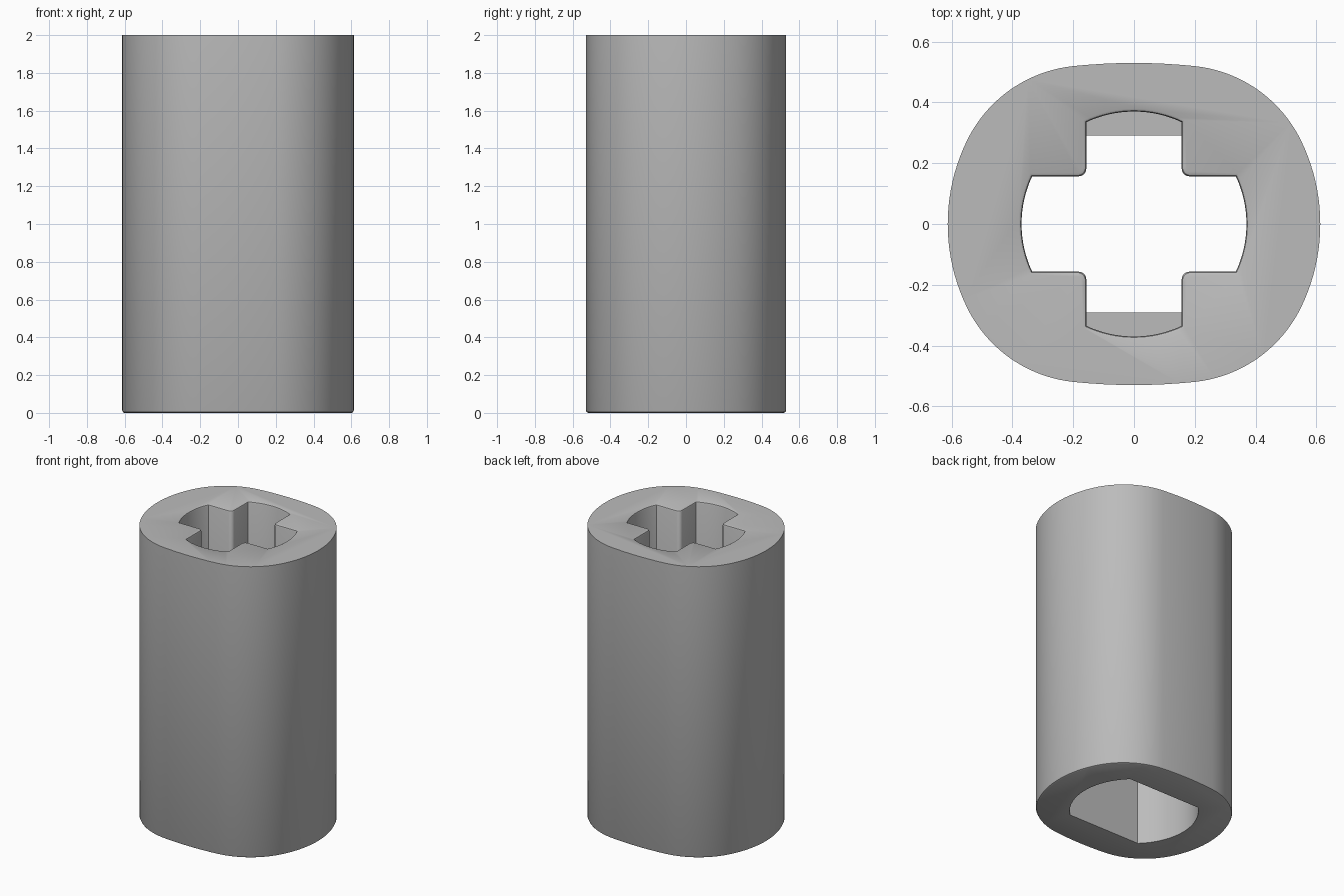
import bpy
import bmesh
from math import sin, cos, asin, radians, degrees

if "Cube" in bpy.data.objects:
    bpy.data.objects.remove(bpy.data.objects["Cube"], do_unlink=True)

grey = bpy.data.materials.new("plain grey")
grey.use_nodes = True
grey.diffuse_color = (0.5, 0.5, 0.5, 1)
grey.node_tree.nodes["Principled BSDF"].inputs["Base Color"].default_value = (0.5, 0.5, 0.5, 1)


def arc(cx, cy, r, start, end, steps):
    angles = [radians(start + (end - start) * i / steps) for i in range(steps + 1)]
    return [(cx + r * cos(a), cy + r * sin(a)) for a in angles]


def mirror_quadrant(quarter):
    """Complete a first-quadrant outline by mirroring it in x and y."""
    ring = []
    back = quarter[::-1]
    for pts, sx, sy in ((quarter, 1, 1), (back, -1, 1), (quarter, -1, -1), (back, 1, -1)):
        for x, y in pts:
            p = (x * sx, y * sy)
            if all(abs(p[0] - q[0]) + abs(p[1] - q[1]) > 1e-4 for q in ring):
                ring.append(p)
    return ring


def outer_outline(inset=0):
    side = arc(-0.014, 0, 0.627 - inset, 0, 26, 10)
    corner = arc(0.154, 0.082, 0.44 - inset, 26, 84, 20)
    front = arc(0, -1.38, 1.91 - inset, 84, 90, 4)
    return mirror_quadrant(side + corner[1:] + front[1:])


def cross_outline(grow=0):
    w, r, f = 0.157 + grow, 0.37 + grow, 0.025
    a = degrees(asin(w / r))
    return mirror_quadrant(arc(0, 0, r, 0, a, 8) + arc(w + f, w + f, f, 270, 180, 6)
                           + arc(0, 0, r, 90 - a, 90, 8))


def flatted_outline():
    return mirror_quadrant(arc(0, 0, 0.40, 0, degrees(asin(0.291 / 0.40)), 16))


def loft(name, layers):
    """Skin a closed solid through (outline, height) layers."""
    bm = bmesh.new()
    rings = [[bm.verts.new((x, y, z)) for x, y in ring] for ring, z in layers]
    for low, high in zip(rings, rings[1:]):
        for i in range(len(low)):
            j = (i + 1) % len(low)
            bm.faces.new((low[i], low[j], high[j], high[i]))
    bm.faces.new(rings[0][::-1])
    bm.faces.new(rings[-1])
    bmesh.ops.recalc_face_normals(bm, faces=bm.faces)
    mesh = bpy.data.meshes.new(name)
    bm.to_mesh(mesh)
    bm.free()
    mesh.materials.append(grey)
    obj = bpy.data.objects.new(name, mesh)
    bpy.context.collection.objects.link(obj)
    return obj


# Sleeve with a softened bottom rim
sleeve = loft("sleeve", [(outer_outline(0.012), 0), (outer_outline(0.004), 0.004),
                         (outer_outline(), 0.012), (outer_outline(), 2)])

# Cross socket from the top with an eased rim, flatted socket from the bottom
cross_cutter = loft("cross_cutter", [(cross_outline(), 1.0), (cross_outline(), 1.988),
                                     (cross_outline(0.003), 1.996),
                                     (cross_outline(0.01), 2.0), (cross_outline(0.01), 2.1)])
flatted_cutter = loft("flatted_cutter", [(flatted_outline(), -0.1), (flatted_outline(), 1.003)])

bpy.context.view_layer.objects.active = sleeve
for cutter in (flatted_cutter, cross_cutter):
    cutter.hide_render = True
    mod = sleeve.modifiers.new("socket", "BOOLEAN")
    mod.operation = "DIFFERENCE"
    mod.solver = "EXACT"
    mod.object = cutter
    bpy.ops.object.modifier_apply(modifier=mod.name)
    bpy.data.objects.remove(cutter, do_unlink=True)

# Smooth walls with crisp edges
bpy.ops.object.select_all(action="DESELECT")
sleeve.select_set(True)
bpy.ops.object.shade_smooth_by_angle(angle=radians(35))
